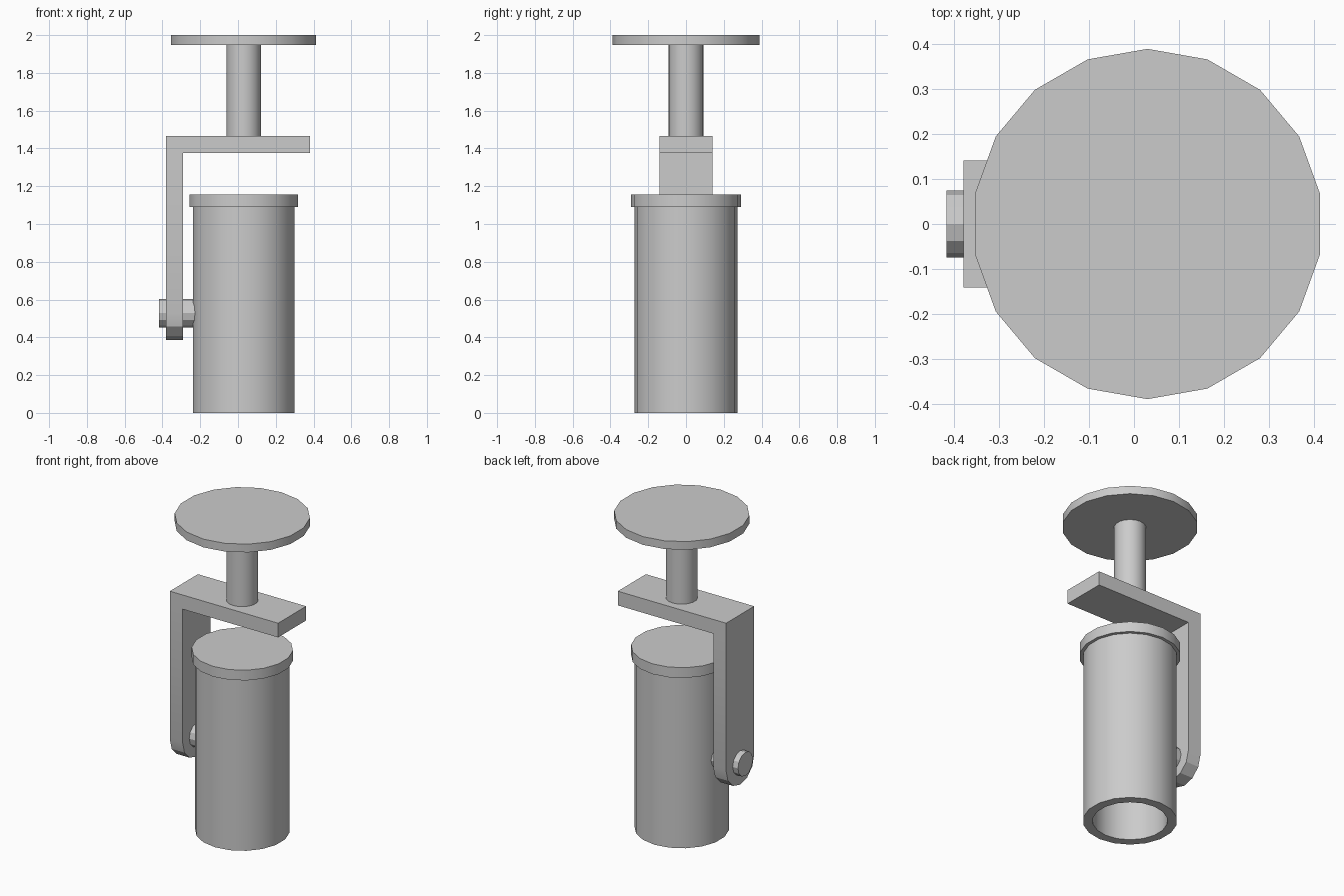
import bpy, bmesh
from math import sin, cos, pi, radians

if "Cube" in bpy.data.objects:
    bpy.data.objects.remove(bpy.data.objects["Cube"])

AXIS_X = 0.03      # common axis of the lamp body, stem and ceiling plate
PIVOT_Z = 0.528    # height of the pivot pin


def finish(name, bm):
    bmesh.ops.recalc_face_normals(bm, faces=bm.faces)
    mesh = bpy.data.meshes.new(name)
    bm.to_mesh(mesh)
    bm.free()
    ob = bpy.data.objects.new(name, mesh)
    bpy.context.collection.objects.link(ob)
    bpy.ops.object.select_all(action='DESELECT')
    ob.select_set(True)
    bpy.context.view_layer.objects.active = ob
    bpy.ops.object.shade_smooth_by_angle(angle=radians(29))
    return ob


def lathe(name, profile, sides, loc, rot=(0, 0, 0)):
    """Turn a (radius, height) profile round z, with a vertex on the +y side."""
    bm = bmesh.new()
    rings = []
    for r, z in profile:
        if r == 0:
            rings.append([bm.verts.new((0, 0, z))])
        else:
            rings.append([bm.verts.new((r * cos(pi / 2 + 2 * pi * i / sides),
                                        r * sin(pi / 2 + 2 * pi * i / sides), z))
                          for i in range(sides)])
    for a, b in zip(rings, rings[1:]):
        for i in range(sides):
            j = (i + 1) % sides
            if len(a) == 1:
                bm.faces.new((a[0], b[i], b[j]))
            elif len(b) == 1:
                bm.faces.new((a[i], a[j], b[0]))
            else:
                bm.faces.new((a[i], a[j], b[j], b[i]))
    ob = finish(name, bm)
    ob.location, ob.rotation_euler = loc, rot
    return ob


def rod(name, r, z0, z1, sides, loc, rot=(0, 0, 0)):
    return lathe(name, [(0, z0), (r, z0), (r, z1), (0, z1)], sides, loc, rot)


# ceiling plate and stem
rod("ceiling_plate", 0.39, 1.948, 2.0, 18, (AXIS_X, 0, 0))
rod("stem", 0.092, 1.465, 1.948, 18, (AXIS_X, 0, 0))

# hollow lamp body with a wider cap, open at the bottom
lathe("lamp_body", [(0, 1.155), (0.292, 1.155), (0.292, 1.09), (0.272, 1.09),
                    (0.272, 0), (0.216, 0), (0.216, 1.09), (0, 1.09)],
      18, (AXIS_X, 0, 0))

# L-shaped bracket: upright with rounded foot, then the arm pulled from its top
W, X0, X1, X2 = 0.141, -0.38, -0.29, 0.38
bm = bmesh.new()
outline = [(W, 1.375), (W, 1.465), (-W, 1.465), (-W, 1.375)]
outline += [(-W * cos(pi * i / 6), PIVOT_Z - W * sin(pi * i / 6)) for i in range(7)]
outer = [bm.verts.new((X0, y, z)) for y, z in outline]
inner = [bm.verts.new((X1, y, z)) for y, z in outline]
end = [bm.verts.new((X2, y, z)) for y, z in outline[:4]]
n = len(outline)
bm.faces.new(outer)
bm.faces.new([inner[0]] + inner[3:])
for i in range(n):
    j = (i + 1) % n
    bm.faces.new((outer[i], outer[j], inner[j], inner[i]))
for i in range(4):
    j = (i + 1) % 4
    bm.faces.new((inner[i], inner[j], end[j], end[i]))
bm.faces.new(end)
finish("bracket", bm)

# pivot pin through the bracket into the lamp body
rod("pivot_pin", 0.075, -0.417, -0.21, 12, (0, 0, PIVOT_Z), (0, pi / 2, 0))
